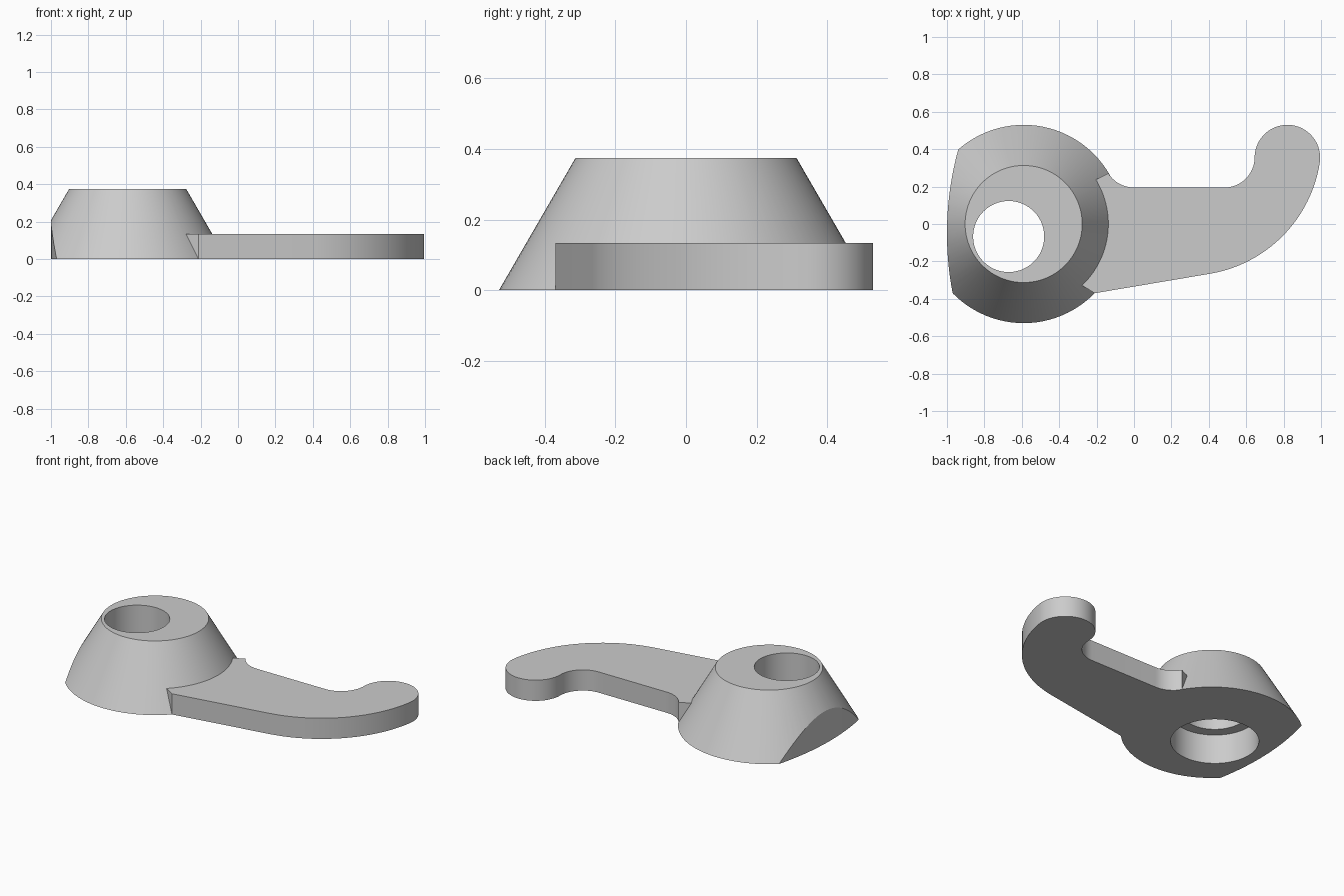
import bpy, bmesh
from math import cos, sin, radians

if "Cube" in bpy.data.objects:
    bpy.data.objects.remove(bpy.data.objects["Cube"])

grey = bpy.data.materials.new("plain grey")
grey.use_nodes = True
grey.diffuse_color = (0.6, 0.6, 0.6, 1)
grey.node_tree.nodes["Principled BSDF"].inputs["Base Color"].default_value = (0.6, 0.6, 0.6, 1)


def add_object(name, bm):
    bmesh.ops.recalc_face_normals(bm, faces=bm.faces)
    mesh = bpy.data.meshes.new(name)
    bm.to_mesh(mesh)
    bm.free()
    mesh.materials.append(grey)
    obj = bpy.data.objects.new(name, mesh)
    bpy.context.collection.objects.link(obj)
    return obj


def cone(name, x, y, z0, z1, r0, r1, sides=96):
    bm = bmesh.new()
    bmesh.ops.create_cone(bm, cap_ends=True, segments=sides, radius1=r0, radius2=r1, depth=z1 - z0)
    bmesh.ops.translate(bm, verts=bm.verts, vec=(x, y, (z0 + z1) / 2))
    return add_object(name, bm)


def arc(cx, cy, r, start, end, steps):
    angles = [radians(start + (end - start) * i / steps) for i in range(steps + 1)]
    return [(cx + r * cos(a), cy + r * sin(a)) for a in angles]


def extrude(name, outline, height):
    bm = bmesh.new()
    face = bm.faces.new([bm.verts.new((x, y, 0)) for x, y in outline])
    top = bmesh.ops.extrude_face_region(bm, geom=[face])["geom"]
    bmesh.ops.translate(bm, verts=[v for v in top if isinstance(v, bmesh.types.BMVert)], vec=(0, 0, height))
    return add_object(name, bm)


def combine(target, tool, operation):
    mod = target.modifiers.new(operation, "BOOLEAN")
    mod.operation, mod.solver, mod.object = operation, "EXACT", tool
    bpy.context.view_layer.objects.active = target
    bpy.ops.object.modifier_apply(modifier=mod.name)
    bpy.data.objects.remove(tool)


# Tapered hub, trimmed by a wide curved face on its outer side
HEIGHT = 0.375
hub = cone("lever_with_hub", -0.59, 0, 0, HEIGHT, 0.53, 0.313)
combine(hub, cone("trim", 0.695, -0.05, -0.2, 0.6, 1.695, 1.695, 512), "INTERSECT")

# Hooked arm: fillet, straight back, inner hook, rounded tip, long outer sweep
outline = [(-0.35, 0.165)]
outline += arc(0, 0.357, 0.162, 212, 270, 12)
outline += arc(0.483, 0.357, 0.162, 270, 360, 20)[:-1]
outline += arc(0.82, 0.355, 0.175, 180, -9, 40)
outline += arc(0.287, 0.439, 0.715, -9, -80, 32)[1:]
outline += [(-0.21, -0.37), (-0.34, -0.29)]
combine(hub, extrude("arm", outline, 0.133), "UNION")

# Off-centre stepped bore, wider from below
combine(hub, cone("bore", -0.67, -0.067, -0.1, 0.6, 0.19, 0.19), "DIFFERENCE")
combine(hub, cone("counterbore", -0.67, -0.067, -0.1, 0.19, 0.257, 0.257), "DIFFERENCE")

bpy.ops.object.select_all(action="DESELECT")
hub.select_set(True)
bpy.context.view_layer.objects.active = hub
bpy.ops.object.shade_smooth_by_angle(angle=radians(25))
